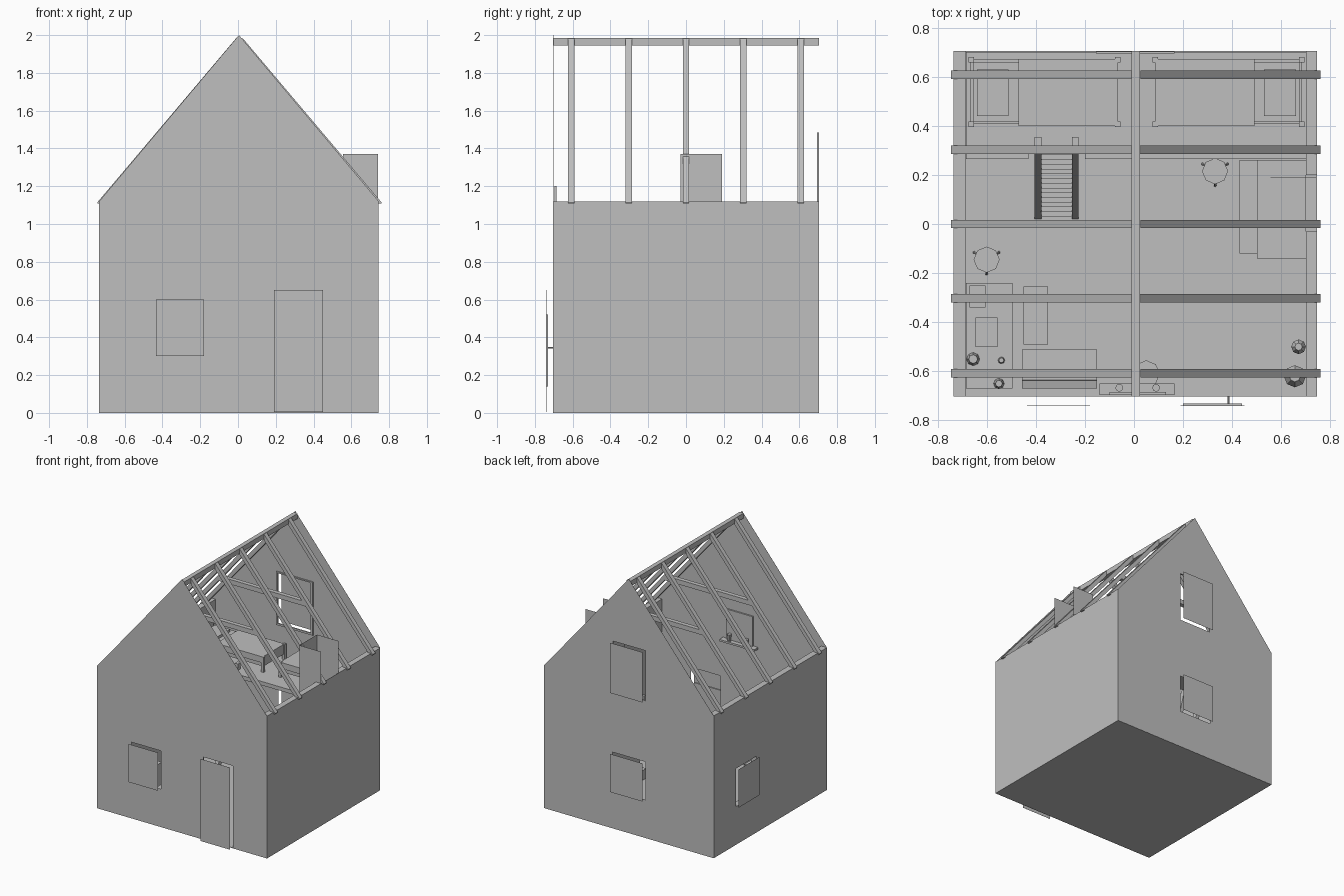
import bpy, bmesh, math
from mathutils import Vector

old = bpy.data.objects.get("Cube")
if old:
    bpy.data.objects.remove(old, do_unlink=True)

TONE = (0.52, 0.52, 0.52, 1)
grey = bpy.data.materials.new("plain_grey")
grey.use_nodes = True
grey.diffuse_color = TONE
grey.node_tree.nodes["Principled BSDF"].inputs["Base Color"].default_value = TONE

THIN = 0.0004


def box(name, x, y, z):
    """Box from three (low, high) ranges."""
    bm = bmesh.new()
    bmesh.ops.create_cube(bm, size=1)
    for v in bm.verts:
        v.co = [r[0] + (c + 0.5) * (r[1] - r[0]) for c, r in zip(v.co, (x, y, z))]
    mesh = bpy.data.meshes.new(name)
    bm.to_mesh(mesh)
    bm.free()
    mesh.materials.append(grey)
    obj = bpy.data.objects.new(name, mesh)
    bpy.context.collection.objects.link(obj)


def rect(a, b, low, high):
    return [(a, low), (b, low), (b, high), (a, high)]


def sheet(name, loops, low, depth=THIN, side=False):
    """Outline with holes, extruded along y (or along x when side)."""
    curve = bpy.data.curves.new(name, "CURVE")
    curve.dimensions = "2D"
    curve.fill_mode = "BOTH"
    curve.extrude = depth / 2
    for loop in loops:
        s = curve.splines.new("POLY")
        s.points.add(len(loop) - 1)
        for p, (u, v) in zip(s.points, loop):
            p.co = (u, v, 0, 1)
        s.use_cyclic_u = True
    curve.materials.append(grey)
    obj = bpy.data.objects.new(name, curve)
    bpy.context.collection.objects.link(obj)
    mid = low + depth / 2
    obj.location = (mid, 0, 0) if side else (0, mid, 0)
    obj.rotation_euler = (math.pi / 2, 0, math.pi / 2 if side else 0)
    bpy.ops.object.select_all(action="DESELECT")
    obj.select_set(True)
    bpy.context.view_layer.objects.active = obj
    bpy.ops.object.convert(target="MESH")
    bpy.ops.object.shade_flat()


def tube(name, start, end, r1, r2=None, sides=8):
    """Round bar or cone between two points."""
    a, b = Vector(start), Vector(end)
    bpy.ops.mesh.primitive_cone_add(vertices=sides, radius1=r1, radius2=r1 if r2 is None else r2,
                                    depth=(b - a).length, location=(a + b) / 2)
    obj = bpy.context.object
    obj.name = name
    obj.rotation_euler = (b - a).to_track_quat("Z", "Y").to_euler()
    obj.data.materials.append(grey)


# Shell: gable sheets, thicker side walls, floor
L, R, F, B, EAVE = -0.735, 0.745, -0.703, 0.705, 1.12
IN_F, IN_B = F + 0.001, B - 0.001
gable = [(L, 0), (R, 0), (R, EAVE), (0.005, 2), (L, EAVE)]
front_window = rect(-0.435, -0.18, 0.30, 0.60)
door = rect(0.19, 0.45, 0.004, 0.65)
back_window = rect(-0.14, 0.145, 0.30, 0.60)
loft_window = rect(-0.14, 0.145, 1.08, 1.475)
side_window = rect(0.17, 0.43, 0.30, 0.60)
sheet("front_wall", [gable, front_window, door], F)
sheet("back_wall", [gable, back_window, loft_window], B - THIN)
sheet("right_wall", [rect(IN_F, IN_B, 0, EAVE), side_window], L, 0.048, True)
sheet("left_wall", [rect(IN_F, IN_B, 0, EAVE)], R - 0.002, 0.002, True)
for span_y in ((IN_F, -0.03), (0.20, IN_B)):
    box("left_wall_lining", (0.70, R - 0.002), span_y, (0.004, EAVE))
box("ground_floor", (L + 0.048, R - 0.002), (IN_F, IN_B), (0, 0.004))

# Panels standing off the openings
for name, loop, y in (("front_shutter", front_window, -0.74), ("door_panel", door, -0.74),
                      ("back_shutter", back_window, 0.74), ("loft_shutter", loft_window, 0.74)):
    sheet(name, [loop], y)
sheet("side_shutter", [side_window], -0.76, side=True)
sheet("loft_window_frame", [rect(-0.155, 0.165, 1.065, 1.485), loft_window], 0.694, 0.009)
box("door_inset", (0.20, 0.44), (-0.738, -0.730), (0.14, 0.52))
tube("door_knob", (0.385, -0.735, 0.345), (0.385, -0.70, 0.345), 0.004)

# Open roof: ridge, rafters and ties
RIDGE = 0.0075
box("ridge_beam", (-0.010, 0.025), (F, B), (1.945, 1.985))
profile = [(0.018, 1.983), (0.752, 1.115), (0.752, 1.108), (0.72, 1.108), (0.018, 1.936)]
for y in (-0.607, -0.303, 0.0, 0.303, 0.607):
    for s in (-1, 1):
        sheet("rafter", [[(RIDGE + s * u, v) for u, v in profile]], y - 0.017, 0.034)
for y in (-0.303, 0.303):
    box("collar_tie", (-0.37, 0.385), (y - 0.017, y + 0.017), (1.51, 1.547))

# Chimney: two cheeks and a back, open outwards and at the top
for y in (-0.03, 0.19):
    sheet("chimney_cheek", [rect(0.555, R - 0.003, 0.43, 1.37)], y)
sheet("chimney_back", [rect(-0.03, 0.19, 0.43, 1.37)], 0.555, side=True)
box("hearth", (0.50, 0.70), (-0.14, 0.26), (0.004, 0.43))
box("hearth_bench", (0.43, 0.50), (-0.12, 0.26), (0.004, 0.08))

# Loft floor with a stair notch
LOFT = 0.83
SLAB = (LOFT - 0.03, LOFT)
box("loft_floor", (-0.685, 0.70), (0.29, 0.70), SLAB)
box("loft_edge_right", (-0.685, -0.43), (0.265, 0.29), SLAB)
box("loft_edge_left", (-0.20, 0.70), (0.265, 0.29), SLAB)

# Stairs
for x in (-0.405, -0.253):
    sheet("stair_string", [[(0.02, 0), (0.06, 0), (0.33, LOFT + 0.02), (0.29, LOFT + 0.02)]],
          x, 0.028, True)
    box("stair_post", (x, x + 0.028), (0.32, 0.355), (LOFT, LOFT + 0.05))
STEPS = 14
for i in range(STEPS):
    t = (i + 0.5) / STEPS
    box("stair_tread", (-0.38, -0.25), (0.02 + 0.27 * t, 0.06 + 0.27 * t),
        (LOFT * t - 0.006, LOFT * t + 0.006))

# Two mirrored beds
for s in (-1, 1):
    def span(a, b):
        return tuple(sorted((0.01 + s * a, 0.01 + s * b)))
    box("bed_frame", span(0.075, 0.675), (0.408, 0.67), (LOFT + 0.04, LOFT + 0.08))
    box("mattress", span(0.085, 0.665), (0.415, 0.66), (LOFT + 0.08, LOFT + 0.11))
    box("blanket", span(0.075, 0.48), (0.40, 0.672), (LOFT + 0.07, LOFT + 0.118))
    box("pillow", span(0.52, 0.65), (0.44, 0.63), (LOFT + 0.11, LOFT + 0.13))
    for a in (0.065, 0.662):
        for y in (0.395, 0.657):
            box("bed_post", span(a, a + 0.022), (y, y + 0.022), (LOFT, LOFT + 0.12))

# Sofa and low table
box("sofa_seat", (-0.455, -0.15), (-0.635, -0.51), (0.02, 0.12))
sheet("sofa_back", [[(-0.67, 0.02), (-0.63, 0.02), (-0.637, 0.14), (-0.67, 0.25)]],
      -0.455, 0.305, True)
box("low_table_top", (-0.45, -0.35), (-0.49, -0.255), (0.10, 0.115))
for x in (-0.445, -0.37):
    for y in (-0.485, -0.275):
        box("low_table_leg", (x, x + 0.015), (y, y + 0.015), (0.004, 0.10))

# Kitchen counter and its things
box("counter", (-0.685, -0.495), (-0.67, -0.24), (0.004, 0.25))
box("sink", (-0.645, -0.555), (-0.50, -0.38), (0.25, 0.258))
box("cutting_board", (-0.67, -0.605), (-0.34, -0.25), (0.25, 0.262))
tube("pot", (-0.655, -0.55, 0.25), (-0.655, -0.55, 0.30), 0.027, 0.018)
tube("cup", (-0.54, -0.555, 0.25), (-0.54, -0.555, 0.27), 0.014, 0.01)
tube("jar", (-0.55, -0.65, 0.25), (-0.55, -0.65, 0.30), 0.022, 0.014)

# Three-legged stools
for x, y in ((-0.60, -0.145), (0.33, 0.215)):
    tube("stool_seat", (x, y, 0.13), (x, y, 0.15), 0.053)
    for k in range(3):
        a = math.radians(30 + 120 * k)
        dx, dy = math.cos(a), math.sin(a)
        tube("stool_leg", (x + 0.058 * dx, y + 0.058 * dy, 0.006),
             (x + 0.035 * dx, y + 0.035 * dy, 0.13), 0.006, sides=6)

# Vases and a round side table
for x, y, r, h in ((0.655, -0.62, 0.045, 0.16), (0.67, -0.50, 0.03, 0.11)):
    tube("vase_body", (x, y, 0.004), (x, y, h), r * 0.7, r)
    tube("vase_neck", (x, y, h), (x, y, h * 1.3), r, r * 0.5)
tube("side_table_top", (0.05, -0.61, 0.14), (0.05, -0.61, 0.155), 0.055)
tube("side_table_leg", (0.05, -0.61, 0.004), (0.05, -0.61, 0.14), 0.012)

# Shelf inside the front gable
box("wall_shelf", (-0.14, 0.165), (-0.697, -0.65), (0.95, 0.965))
box("shelf_back", (-0.10, 0.13), (-0.697, -0.685), (0.965, 1.20))
for x in (-0.06, 0.09):
    tube("shelf_pot", (x, -0.667, 0.965), (x, -0.667, 1.02), 0.012, 0.016)
